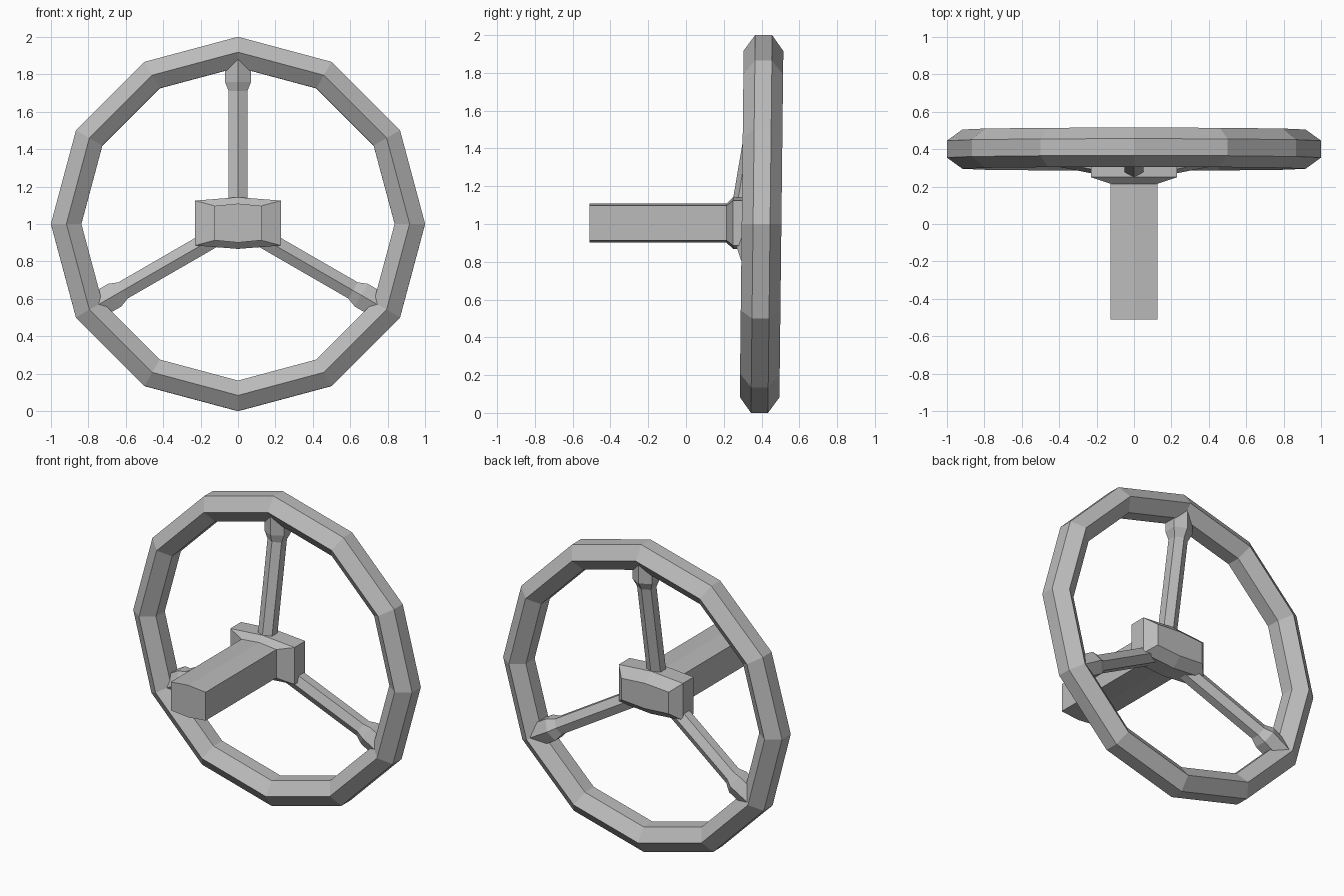
import bpy, bmesh
from math import sin, cos, pi, radians
from mathutils import Vector, Matrix

cube = bpy.data.objects.get("Cube")
if cube:
    bpy.data.objects.remove(cube, do_unlink=True)

# Single grey material
grey = bpy.data.materials.new("plain_grey")
grey.use_nodes = True
colour = (0.5, 0.5, 0.5, 1)
grey.diffuse_color = colour
grey.node_tree.nodes["Principled BSDF"].inputs["Base Color"].default_value = colour

CENTRE = Vector((0, 0.4, 1))


def loft(name, sections, closed=False):
    """Skin a row of matching cross-sections, capping the ends if open."""
    bm = bmesh.new()
    rows = [[bm.verts.new(p) for p in s] for s in sections]
    n = len(rows[0])
    pairs = list(zip(rows, rows[1:] + rows[:1]))
    for a, b in pairs if closed else pairs[:-1]:
        for i in range(n):
            j = (i + 1) % n
            bm.faces.new((a[i], a[j], b[j], b[i]))
    if not closed:
        bm.faces.new(rows[0])
        bm.faces.new(rows[-1])
    bmesh.ops.recalc_face_normals(bm, faces=bm.faces)
    mesh = bpy.data.meshes.new(name)
    bm.to_mesh(mesh)
    bm.free()
    mesh.materials.append(grey)
    obj = bpy.data.objects.new(name, mesh)
    bpy.context.collection.objects.link(obj)
    return obj


def box_section(y, half_x, half_z, crown):
    """Rectangle in xz with a slightly peaked top and bottom."""
    outline = [(-half_x, half_z), (0, half_z + crown), (half_x, half_z),
               (half_x, -half_z), (0, -half_z - crown), (-half_x, -half_z)]
    return [Vector((x, y, 1.005 + z)) for x, z in outline]


# Rim: twelve-sided ring with a hexagonal section, leaning back slightly
profile = [(1.0, -0.045), (1.0, 0.045), (0.917, 0.105),
           (0.837, 0.045), (0.837, -0.045), (0.917, -0.105)]
lean = Matrix.Rotation(radians(-0.65), 4, "X")
rim = []
for k in range(12):
    a = k * pi / 6
    rim.append([CENTRE + lean @ Vector((r * cos(a), y, r * sin(a))) for r, y in profile])
loft("rim", rim, closed=True)

# Steering column and hub
loft("column", [box_section(-0.51, 0.125, 0.092, 0.012),
                box_section(0.23, 0.125, 0.092, 0.012)])
loft("hub", [box_section(0.215, 0.125, 0.092, 0.012),
             box_section(0.25, 0.23, 0.12, 0.018),
             box_section(0.36, 0.23, 0.12, 0.018),
             box_section(0.42, 0.17, 0.07, 0.012)])

# Spokes: hexagonal bars sloping back to a flared end inside the rim
stations = [(0.08, 0.295, 1), (0.71, 0.402, 1), (0.76, 0.41, 1.4), (0.9, 0.41, 1.4)]
hexagon = [(0, -0.055), (0.05, -0.028), (0.05, 0.028),
           (0, 0.055), (-0.05, 0.028), (-0.05, -0.028)]
for name, turn in (("top_spoke", 0), ("left_spoke", 120), ("right_spoke", 240)):
    spin = Matrix.Rotation(radians(turn), 4, "Y")
    loft(name, [[Vector((0, 0, 1)) + spin @ Vector((x * s, y + dy * s, r))
                 for x, dy in hexagon] for r, y, s in stations])
